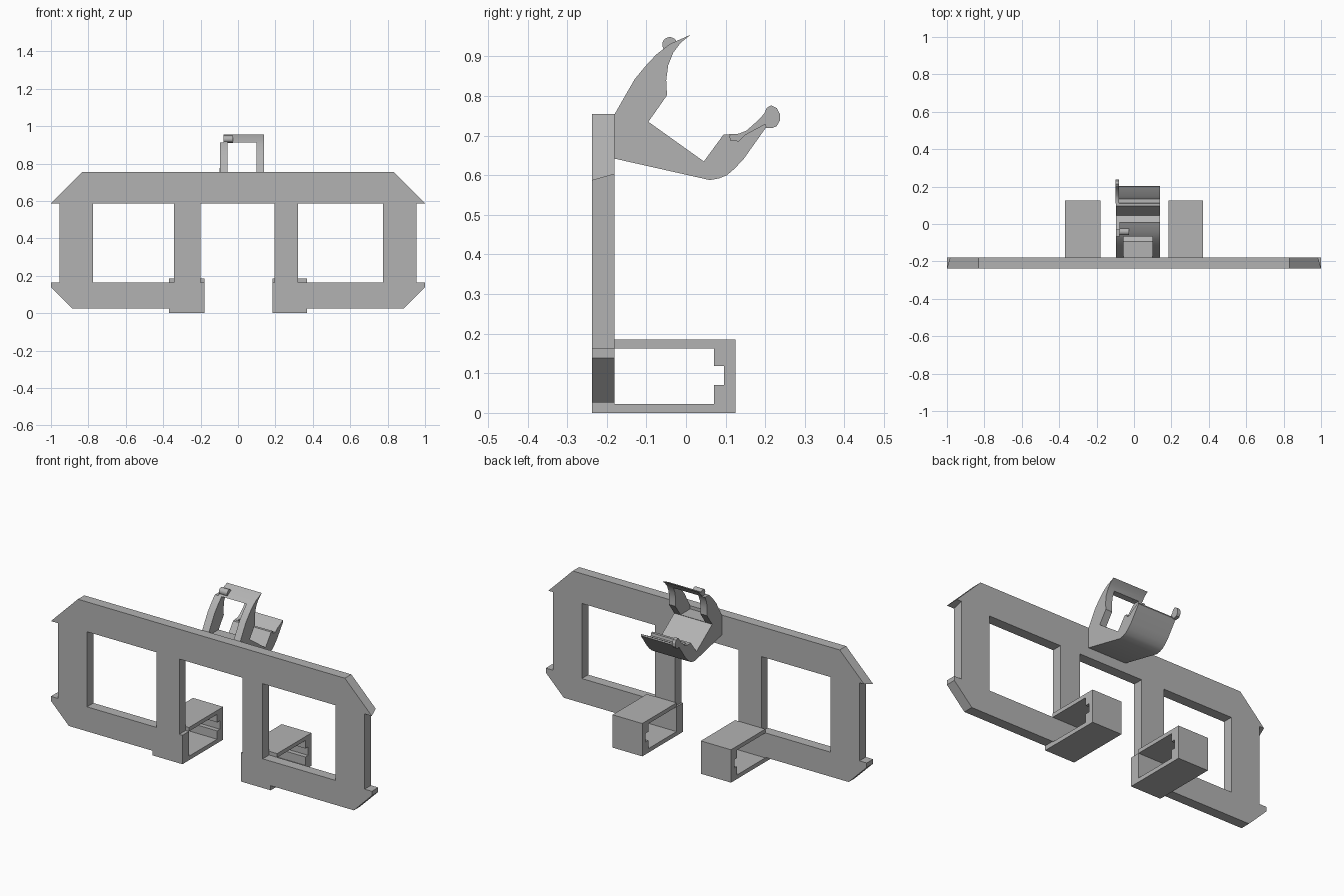
import bpy, bmesh, math

if "Cube" in bpy.data.objects:
    bpy.data.objects.remove(bpy.data.objects["Cube"], do_unlink=True)

grey = bpy.data.materials.new("plain grey")
grey.use_nodes = True
COLOUR = (0.45, 0.45, 0.45, 1)
grey.diffuse_color = COLOUR
grey.node_tree.nodes["Principled BSDF"].inputs["Base Color"].default_value = COLOUR


def extrude(name, points, low, high, axis):
    """Extrude a profile: axis 'y' takes (x, z) points, axis 'x' takes (y, z) points."""
    bm = bmesh.new()
    place = (lambda p, d: (p[0], d, p[1])) if axis == "y" else (lambda p, d: (d, p[0], p[1]))
    start = [bm.verts.new(place(p, low)) for p in points]
    end = [bm.verts.new(place(p, high)) for p in points]
    bm.faces.new(start)
    bm.faces.new(end[::-1])
    for i in range(len(points)):
        j = (i + 1) % len(points)
        bm.faces.new((start[i], end[i], end[j], start[j]))
    bmesh.ops.recalc_face_normals(bm, faces=bm.faces)
    mesh = bpy.data.meshes.new(name)
    bm.to_mesh(mesh)
    bm.free()
    mesh.materials.append(grey)
    obj = bpy.data.objects.new(name, mesh)
    bpy.context.collection.objects.link(obj)
    return obj


def rect(a, b, c, d):
    return [(a, c), (b, c), (b, d), (a, d)]


def activate(obj):
    bpy.ops.object.select_all(action="DESELECT")
    obj.select_set(True)
    bpy.context.view_layer.objects.active = obj


def cut(obj, cutter):
    cutter.hide_render = True
    mod = obj.modifiers.new("cut", "BOOLEAN")
    mod.operation = "DIFFERENCE"
    mod.solver = "EXACT"
    mod.object = cutter
    activate(obj)
    bpy.ops.object.modifier_apply(modifier=mod.name)
    bpy.data.objects.remove(cutter, do_unlink=True)


FRONT, BACK = -0.237, -0.18


def half_outline(s, leg, clip_in, clip_out):
    """One side of the plate, from the top centre bar round to the inner leg."""
    half = [(0.832, 0.755), (1, 0.587), (0.955, 0.587), (0.955, 0.163), (1, 0.163),
            (1, 0.138), (0.888, 0.026), (clip_out, 0.026), (clip_out, 0),
            (clip_in, 0), (clip_in, 0.163), (leg, 0.163), (leg, 0.587)]
    return [(s * x, z) for x, z in half]


# Flat frame with chamfered corners, open in the bottom middle
right = half_outline(1, 0.195, 0.185, 0.37)
left = half_outline(-1, 0.2, 0.18, 0.368)
plate = extrude("front_plate", right + left[::-1], FRONT, BACK, "y")

# Slope the underside of the top corner tips
for v in plate.data.vertices:
    if v.co.y > -0.2 and abs(v.co.x) > 0.95 and 0.5 < v.co.z < 0.7:
        v.co.z = 0.603
        if abs(v.co.x) > 0.99:
            v.co.x *= 0.984

# Side windows
for a, b in ((0.32, 0.775), (-0.775, -0.343)):
    cut(plate, extrude("window_cutter", rect(a, b, 0.164, 0.587), -0.3, -0.1, "y"))

# Two square clip loops behind the plate, each with a notched end wall
loop = [(BACK, 0), (0.125, 0), (0.125, 0.185), (BACK, 0.185), (BACK, 0.163), (0.071, 0.163),
        (0.071, 0.118), (0.096, 0.118), (0.096, 0.07), (0.071, 0.07),
        (0.071, 0.023), (BACK, 0.023)]
extrude("left_clip", loop, 0.185, 0.37, "x")
extrude("right_clip", loop, -0.368, -0.18, "x")

# Open jaw holder on top, drawn as a side profile
jaw_profile = [
    (BACK, 0.755), (-0.13, 0.842), (-0.103, 0.875), (-0.075, 0.905), (-0.04, 0.932), (0.012, 0.955),
    (-0.013, 0.935), (-0.032, 0.91), (-0.045, 0.878), (-0.05, 0.84), (-0.048, 0.802),
    (-0.095, 0.735), (0.045, 0.635), (0.095, 0.703), (0.11, 0.703), (0.113, 0.688),
    (0.133, 0.687), (0.15, 0.703), (0.2, 0.73), (0.203, 0.722), (0.147, 0.643),
    (0.124, 0.618), (0.103, 0.6), (0.083, 0.592), (0.06, 0.588), (BACK, 0.642)]
jaw = extrude("jaw_holder", jaw_profile, -0.097, 0.14, "x")
cut(jaw, extrude("jaw_window_cutter", rect(-0.055, 0.1, 0.737, 0.912), -0.3, 0.03, "y"))
cut(jaw, extrude("jaw_notch_cutter", rect(-0.2, -0.077, 0.912, 1.1), -0.3, 0.1, "y"))

# Rounded hook beside the lower lip
hook_profile = [
    (0.11, 0.704), (0.133, 0.705), (0.153, 0.713), (0.18, 0.737), (0.197, 0.755), (0.204, 0.77),
    (0.215, 0.777), (0.229, 0.77), (0.237, 0.755), (0.237, 0.738), (0.229, 0.724),
    (0.217, 0.719), (0.203, 0.719), (0.195, 0.727), (0.15, 0.703), (0.133, 0.687), (0.113, 0.688)]
hook = extrude("lip_hook", hook_profile, -0.099, -0.08, "x")

# Small peg on the upper lip
circle = [(-0.041 + 0.019 * math.cos(math.tau * i / 24),
           0.93 + 0.019 * math.sin(math.tau * i / 24)) for i in range(24)]
peg = extrude("upper_peg", circle, -0.078, -0.026, "x")

for obj in (jaw, hook, peg):
    activate(obj)
    bpy.ops.object.shade_smooth_by_angle(angle=math.radians(25))
